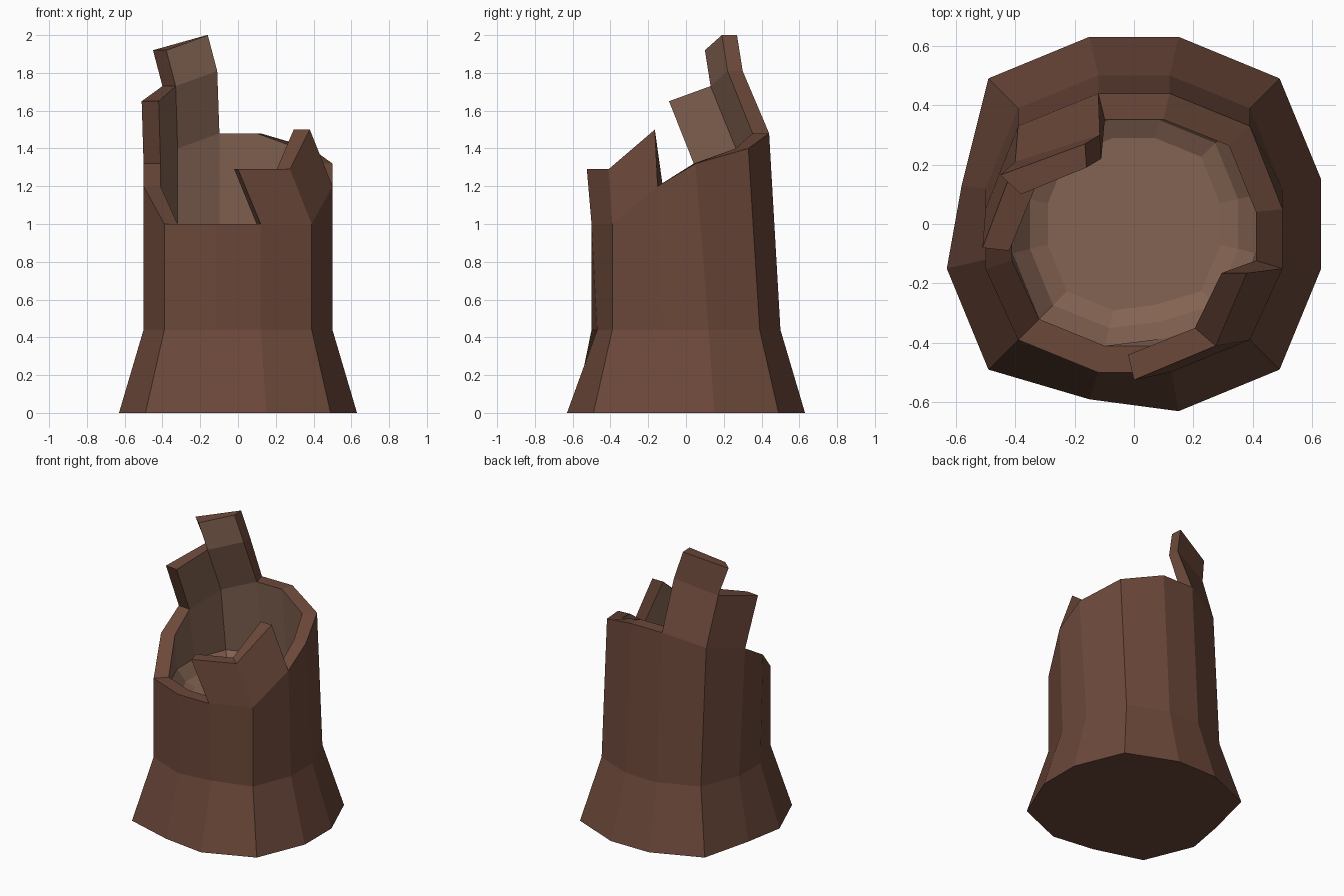
import bpy, bmesh

if "Cube" in bpy.data.objects:
    bpy.data.objects.remove(bpy.data.objects["Cube"])

def material(name, rgb):
    m = bpy.data.materials.new(name)
    m.diffuse_color = (*rgb, 1)
    m.use_nodes = True
    m.node_tree.nodes["Principled BSDF"].inputs["Base Color"].default_value = m.diffuse_color
    return m

# Twelve-sided trunk outlines, anticlockwise from the front left
base = [(-.15, -.59), (.15, -.63), (.49, -.49), (.63, -.15), (.63, .15), (.49, .49),
        (.15, .63), (-.15, .63), (-.49, .49), (-.58, .13), (-.63, -.15), (-.49, -.49)]
waist = [(-.12, -.5), (.12, -.47), (.39, -.39), (.5, -.12), (.5, .12), (.39, .39),
         (.12, .5), (-.12, .5), (-.39, .39), (-.5, .12), (-.5, -.12), (-.39, -.39)]

# Broken rim: heights, and back half leaning forward
rim_z = [1.0, 1.0, 1.0, 1.2, 1.32, 1.4, 1.48, 1.48, 1.4, 1.32, 1.2, 1.0]
lean = [0, 0, 0, -.03, -.07, -.06, -.06, -.06, -.06, -.07, -.03, 0]

# Splinters above the rim, by column: (outer x, y, inner x, y, z) per level
splinters = {
    1: [(0, -.525, -.02, -.44, 1.29)],
    2: [(.275, -.41, .205, -.35, 1.29)],
    3: [(.38, -.165, .295, -.165, 1.5)],
    7: [(-.115, .3, -.11, .22, 1.81), (-.165, .27, -.16, .19, 2.0)],
    8: [(-.4, .21, -.33, .13, 1.73), (-.45, .165, -.38, .1, 1.92)],
    9: [(-.51, -.08, -.42, -.09, 1.65)],
}

N = 12
bm = bmesh.new()

def ring(points, z, scale=1):
    return [bm.verts.new((x * scale, y * scale, z)) for x, y in points]

def face(verts, mat):
    bm.faces.new(verts).material_index = mat

def skin(lower, upper, mat):
    for i in range(N):
        j = (i + 1) % N
        face((lower[i], lower[j], upper[j], upper[i]), mat)

# Outer bark and the dished hollow
foot, mid = ring(base, 0), ring(waist, .44)
floor, dish, well = ring(waist, .84, .58), ring(waist, .87, .7), ring(waist, .95, .82)
outer, inner = [], []
for i, (x, y) in enumerate(waist):
    if i == 1:
        y = -.5
    y += lean[i]
    z = rim_z[i]
    outer.append([bm.verts.new((x, y, z))])
    inner.append([bm.verts.new((x * .82, y * (.8 if 4 < i < 9 else .82), z))])
    for ox, oy, ix, iy, sz in splinters.get(i, []):
        outer[i].append(bm.verts.new((ox, oy, sz)))
        inner[i].append(bm.verts.new((ix, iy, sz)))

face(foot[::-1], 0)
skin(foot, mid, 0)
skin(mid, [c[0] for c in outer], 0)
skin([c[0] for c in inner], well, 1)
skin(well, dish, 1)
skin(dish, floor, 1)
face(floor, 1)

# Splinter walls and broken top edges
height = [min(len(outer[i]), len(outer[(i + 1) % N])) - 1 for i in range(N)]
for i in range(N):
    j, h = (i + 1) % N, height[i]
    for k in range(h):
        face((outer[i][k], outer[j][k], outer[j][k + 1], outer[i][k + 1]), 0)
        face((inner[j][k], inner[i][k], inner[i][k + 1], inner[j][k + 1]), 1)
    face((outer[i][h], outer[j][h], inner[j][h], inner[i][h]), 0)
    lo, hi = sorted((height[i - 1], h))
    for k in range(lo, hi):
        face((outer[i][k], outer[i][k + 1], inner[i][k + 1], inner[i][k]), 0)

bmesh.ops.recalc_face_normals(bm, faces=bm.faces)
mesh = bpy.data.meshes.new("hollow_stump")
bm.to_mesh(mesh)
bm.free()
mesh.materials.append(material("bark", (.15, .065, .042)))
mesh.materials.append(material("inner_wood", (.23, .125, .085)))
bpy.context.collection.objects.link(bpy.data.objects.new("hollow_stump", mesh))
